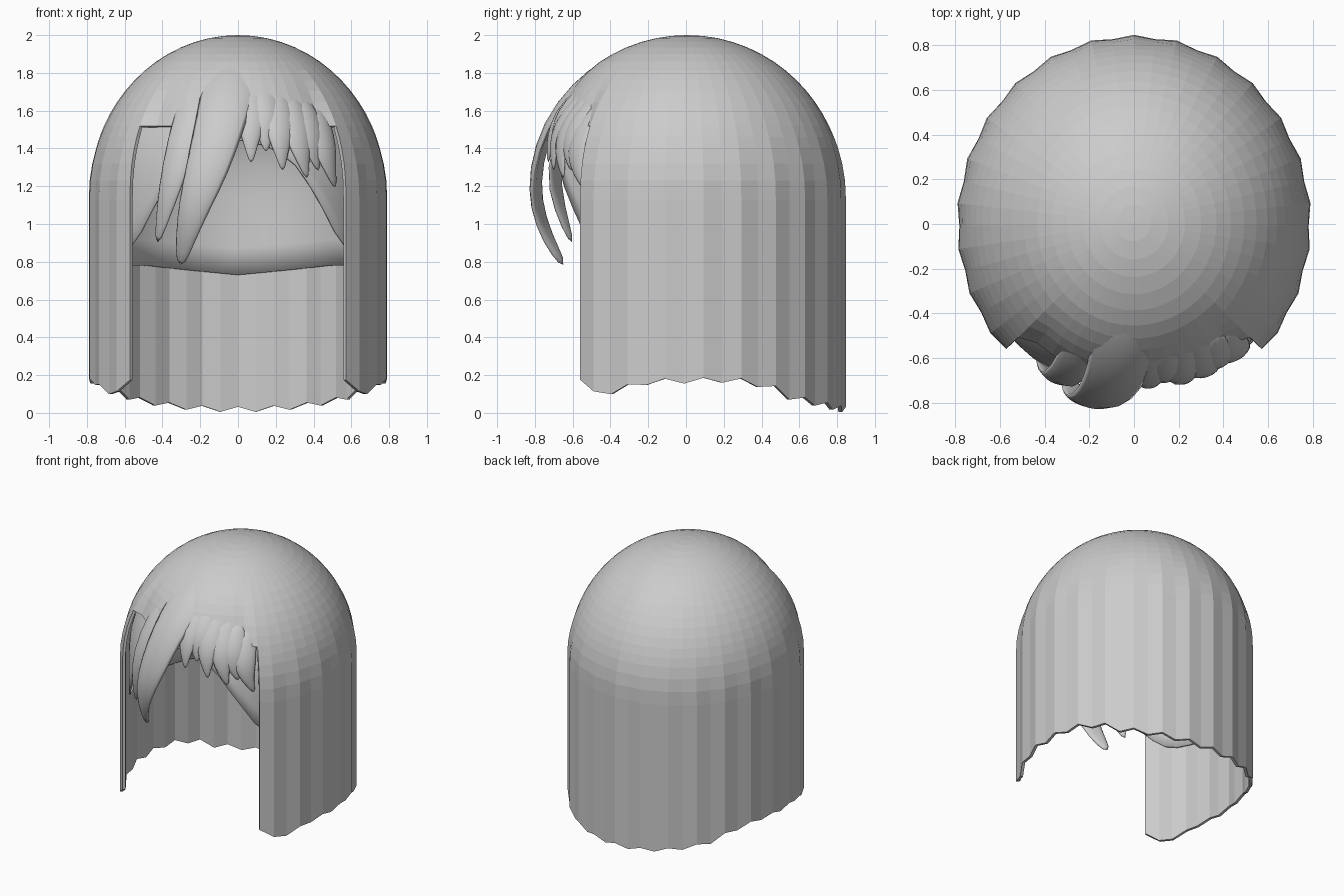
import bpy, bmesh
from math import sin, cos, pi, radians, sqrt
from mathutils import Vector

if "Cube" in bpy.data.objects:
    bpy.data.objects.remove(bpy.data.objects["Cube"])

mat = bpy.data.materials.new("hair_grey")
mat.use_nodes = True
GREY = (0.6, 0.6, 0.6, 1)
mat.diffuse_color = GREY
mat.node_tree.nodes["Principled BSDF"].inputs["Base Color"].default_value = GREY

RX, RY, RZ, Z0 = 0.788, 0.835, 0.85, 1.15   # dome half-sizes and shoulder height
GAP, PART = 47, 1.52                        # half angle and top of the face opening


def interp(pts, v):
    for (a, fa), (b, fb) in zip(pts, pts[1:]):
        if v <= b:
            return fa + (fb - fa) * max(0, (v - a) / (b - a))
    return pts[-1][1]


def on_dome(deg, z, k=1.0, drop=0.0):
    u = max(0, min(1, (z - Z0) / RZ))
    r = k * sqrt(1 - u * u)
    a = radians(deg)
    return Vector((RX * r * sin(a), 0.005 - RY * r * cos(a), z - drop * u))


def finish(bm, name, thickness=0):
    me = bpy.data.meshes.new(name)
    bm.to_mesh(me)
    bm.free()
    me.materials.append(mat)
    ob = bpy.data.objects.new(name, me)
    bpy.context.collection.objects.link(ob)
    if thickness:
        mod = ob.modifiers.new("thickness", "SOLIDIFY")
        mod.thickness = thickness
    return ob


def skin(bm, cols, top):
    """Join columns of points hanging from one pole; columns may differ in length."""
    pole = bm.verts.new(top)
    vs = [[bm.verts.new(p) for p in c] for c in cols]
    for a, b in zip(vs, vs[1:] + vs[:1]):
        bm.faces.new((pole, a[0], b[0]))
        for j in range(min(len(a), len(b)) - 1):
            bm.faces.new((a[j], a[j + 1], b[j + 1], b[j]))


# Outer hair: dome, rippled side and back curtain, zigzag hem
HEM = [(-0.57, 0.2), (-0.52, 0.1), (-0.45, 0.1), (-0.2, 0.165), (0.25, 0.175),
       (0.45, 0.14), (0.55, 0.085), (0.84, 0.018)]
N_BACK, N_FRONT = 38, 14
angles = [GAP + (360 - 2 * GAP) * i / N_BACK for i in range(N_BACK + 1)]
angles += [-GAP + 2 * GAP * i / N_FRONT for i in range(1, N_FRONT)]
cols = []
for i, deg in enumerate(angles):
    front = i > N_BACK
    wave = 1 if i % 2 else -1
    col = []
    for j in range(1, 13):
        z = PART + (2 - PART) * cos(j / 12 * pi / 2)
        sink = 0.06 * min(1, max(0, (1.86 - z) / 0.3)) if front else 0
        col.append(on_dome(deg, z, 1 - sink))
    if not front:
        hem = interp(HEM, on_dome(deg, 1).y) + 0.014 * wave
        for z in (1.46, 1.4, 1.32, 1.23, 1.13, 1.0, 0.6, hem + 0.04, hem):
            fade = min(1, (PART - z) / 0.35)
            col.append(on_dome(deg, z, 1 + 0.008 * wave * fade))
    cols.append(col)
bm = bmesh.new()
skin(bm, cols, (0, 0.005, 2))
finish(bm, "outer_hair", 0.02)

# Inner cap with an arched hairline
LINE = [(0, 1.46), (15, 1.42), (25, 1.33), (36, 1.13), (47, 0.92), (60, 0.8),
        (90, 0.78), (140, 0.78), (180, 0.73)]
bm = bmesh.new()
cols = []
for i in range(56):
    deg = i * 360 / 56
    low = interp(LINE, min(deg, 360 - deg))
    k = 0.96 - 0.045 * max(0, cos(radians(deg)))
    cols.append([on_dome(deg, low + (2 - low) * cos(j / 14 * pi / 2), k, 0.034)
                 for j in range(1, 15)])
skin(bm, cols, (0, 0.005, 1.966))
cap = finish(bm, "inner_cap", 0.012)
for p in cap.data.polygons:
    p.use_smooth = True


def lock(name, path, thick):
    """Tapered curved lock; path points are x, z, width and offset from the dome."""
    pts = []
    for x, z, w, off in path:
        u = max(0, (z - Z0) / RZ)
        y = -RY * sqrt(max(0.02, 1 - u * u - (x / RX) ** 2)) - off
        pts.append((Vector((x, y, z)), w))
    bm = bmesh.new()
    rings = []
    for i, (p, w) in enumerate(pts):
        along = (pts[min(i + 1, len(pts) - 1)][0] - pts[max(i - 1, 0)][0]).normalized()
        out = Vector((p.x, p.y, max(0, p.z - Z0)))
        out = (out - along * out.dot(along)).normalized()
        side = along.cross(out)
        t = min(thick, w * 0.5)
        ring = []
        for s, layer in ((-1, 0), (-0.5, 0), (0, 0), (0.5, 0), (1, 0),
                         (0.5, 1), (0, 1), (-0.5, 1)):
            depth = -w * 0.16 * s * s - layer * t
            ring.append(bm.verts.new(p + side * s * w / 2 + out * depth))
        rings.append(ring)
    for a, b in zip(rings, rings[1:]):
        for j in range(8):
            k = (j + 1) % 8
            bm.faces.new((a[j], a[k], b[k], b[j]))
    bm.faces.new(rings[0])
    bm.faces.new(rings[-1][::-1])
    bmesh.ops.recalc_face_normals(bm, faces=bm.faces)
    ob = finish(bm, name)
    mod = ob.modifiers.new("smooth", "SUBSURF")
    mod.levels = mod.render_levels = 1
    for e in ob.data.edges:        # keep the root cut straight
        e.use_edge_sharp = False
    for p in ob.data.polygons:
        p.use_smooth = True
    return ob


# Large sweeping fringe and the lock behind it
lock("fringe_main", [(-0.035, 1.93, 0.34, -0.01), (-0.035, 1.88, 0.36, 0.01),
                     (-0.05, 1.75, 0.35, 0.02), (-0.1, 1.55, 0.32, 0.03),
                     (-0.17, 1.3, 0.28, 0.03), (-0.24, 1.1, 0.21, 0.03),
                     (-0.29, 0.92, 0.14, -0.02), (-0.315, 0.77, 0.06, -0.11)], 0.04)
lock("fringe_back", [(-0.2, 1.84, 0.16, -0.02), (-0.27, 1.6, 0.21, 0.0),
                     (-0.345, 1.3, 0.19, 0.0), (-0.4, 1.08, 0.12, -0.03),
                     (-0.435, 0.89, 0.04, -0.09)], 0.035)

# Short fanned strands on the other side
TIPS = [(0.07, 1.32), (0.15, 1.38), (0.24, 1.28), (0.37, 1.24), (0.43, 1.28), (0.52, 1.19)]
for i, (tx, tz) in enumerate(TIPS):
    f = i / (len(TIPS) - 1)
    rx, rz = 0.07 + 0.36 * f, 1.84 - 0.2 * f
    path = []
    for t, w, off in ((0, 0.15, -0.03), (0.35, 0.2, -0.005), (0.6, 0.17, -0.02),
                      (0.8, 0.09, -0.045), (1, 0.025, -0.08)):
        path.append((rx + (tx - rx) * t, rz + (tz - rz) * t, w, off))
    lock("short_strand_%d" % (i + 1), path, 0.03)
